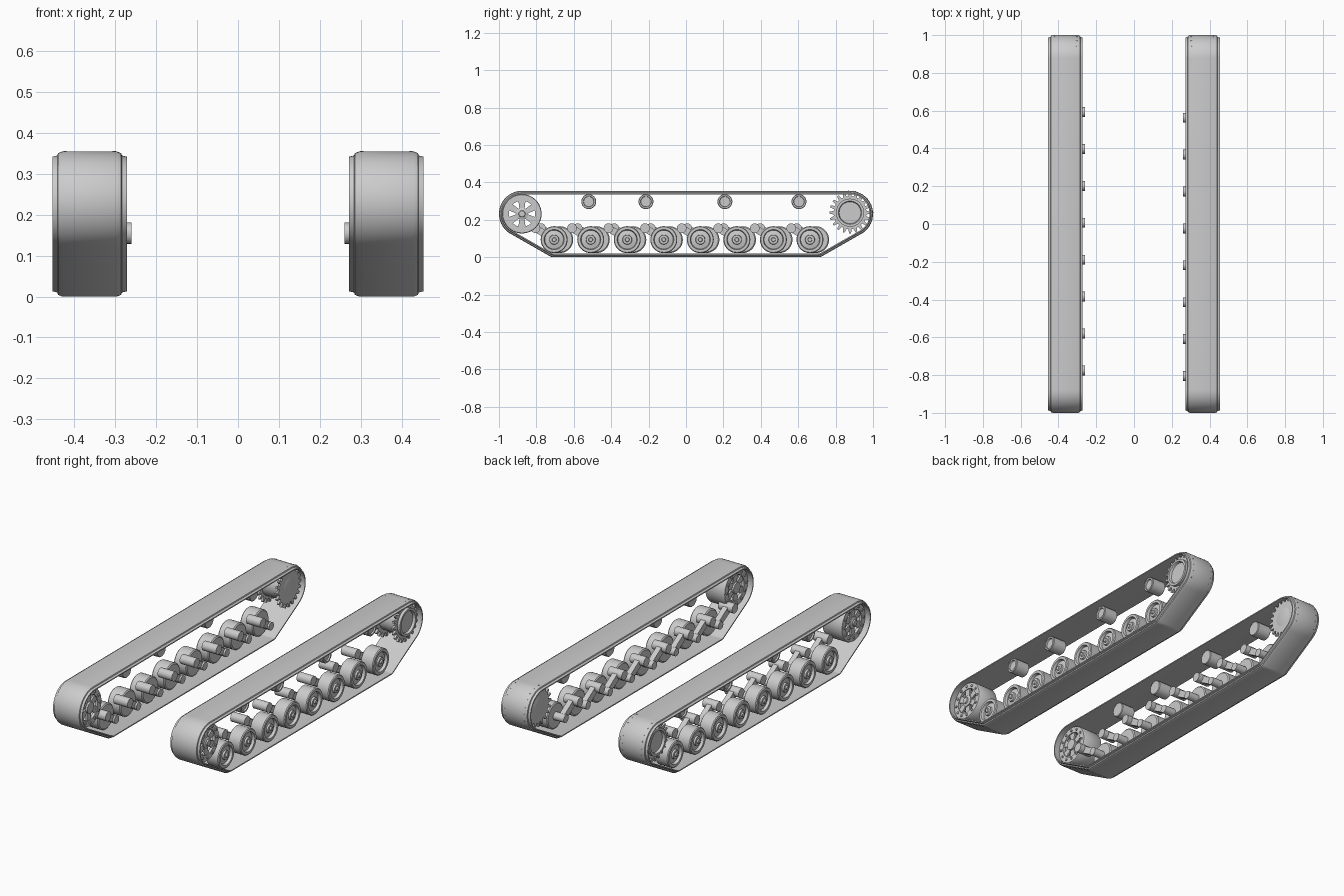
import bpy, bmesh, math
from mathutils import Vector

if "Cube" in bpy.data.objects:
    bpy.data.objects.remove(bpy.data.objects["Cube"])

grey = bpy.data.materials.new("plain_grey")
grey.use_nodes = True
COLOR = (0.6, 0.6, 0.6, 1)
grey.diffuse_color = COLOR
grey.node_tree.nodes["Principled BSDF"].inputs["Base Color"].default_value = COLOR

TRACK_X = 0.363          # middle of each track
END_Y, END_Z, END_R = 0.877, 0.232, 0.123


def finish(bm, name, side):
    """Mirror to the wanted side and turn the mesh into an object."""
    bmesh.ops.remove_doubles(bm, verts=bm.verts, dist=1e-5)
    for v in bm.verts:
        v.co.x = side * (TRACK_X + v.co.x)
    bmesh.ops.recalc_face_normals(bm, faces=bm.faces)
    mesh = bpy.data.meshes.new(name)
    bm.to_mesh(mesh)
    bm.free()
    mesh.materials.append(grey)
    ob = bpy.data.objects.new(name, mesh)
    bpy.context.collection.objects.link(ob)
    bpy.ops.object.select_all(action='DESELECT')
    ob.select_set(True)
    bpy.context.view_layer.objects.active = ob
    bpy.ops.object.shade_smooth_by_angle(angle=math.radians(32))
    return ob


def skin(bm, rings, closed_ring=True):
    """Join a closed series of rings with quads."""
    rows = [[bm.verts.new(p) for p in ring] for ring in rings]
    n = len(rows[0])
    for a, b in zip(rows, rows[1:] + rows[:1]):
        for i in range(n if closed_ring else n - 1):
            j = (i + 1) % n
            bm.faces.new((a[i], a[j], b[j], b[i]))


def lathe(bm, y, z, profile, sides=32, closed=False):
    """Spin (x, radius) points about an axis along x."""
    rings = []
    for k in range(sides):
        a = 2 * math.pi * k / sides
        rings.append([(x, y + r * math.cos(a), z + r * math.sin(a)) for x, r in profile])
    skin(bm, rings, closed)


def rod(bm, y, z, x0, x1, r, sides=20):
    lathe(bm, y, z, [(x0, 0), (x0, r), (x1, r), (x1, 0)], sides)


def prism(bm, outline, x0, x1):
    """Extrude a (y, z) outline along x."""
    a = [bm.verts.new((x0, y, z)) for y, z in outline]
    b = [bm.verts.new((x1, y, z)) for y, z in outline]
    bm.faces.new(a)
    bm.faces.new(b)
    for i in range(len(a)):
        j = (i + 1) % len(a)
        bm.faces.new((a[i], a[j], b[j], b[i]))


def bar(bm, p, q, w0, w1, x0, x1):
    """Tapered flat bar between two (y, z) points."""
    p, q = Vector(p), Vector(q)
    n = (q - p).normalized().orthogonal()
    prism(bm, [p + n * w0, q + n * w1, q - n * w1, p - n * w0], x0, x1)


def track_band(side):
    # path wrapped around four circles, counter-clockwise
    circles = [(-0.708, 0.04, 0.04), (0.708, 0.04, 0.04),
               (END_Y, END_Z, END_R), (-END_Y, END_Z, END_R)]
    normals = []
    for (y1, z1, r1), (y2, z2, r2) in zip(circles, circles[1:] + circles[:1]):
        d = math.hypot(y2 - y1, z2 - z1)
        normals.append(math.atan2(z2 - z1, y2 - y1) - math.acos((r1 - r2) / d))
    half = [(0.066, 0), (0.077, -0.004), (0.079, -0.010), (0.091, -0.013),
            (0.091, -0.019), (0.079, -0.018)]
    section = half + [(-x, o) for x, o in reversed(half)]
    rings = []
    for i, (y, z, r) in enumerate(circles):
        start = normals[i - 1]
        sweep = (normals[i] - start) % (2 * math.pi)
        steps = max(4, round(sweep / 0.12))
        for k in range(steps + 1):
            a = start + sweep * k / steps
            rings.append([(x, y + (r + o) * math.cos(a), z + (r + o) * math.sin(a))
                          for x, o in section])
    bm = bmesh.new()
    skin(bm, rings)
    finish(bm, "track_band", side)

    # studs showing through the band around the rear end
    bm = bmesh.new()
    for k in range(9):
        a = math.radians(-32 + 18 * k)
        n = Vector((0, math.cos(a), math.sin(a)))
        t = Vector((0, -n.z, n.y))
        for x in (-0.06, 0.06):
            c = Vector((x, END_Y, END_Z)) + n * (END_R - 0.004)
            u = Vector((1, 0, 0))
            ring = [c + (u * math.cos(b) + t * math.sin(b)) * 0.004
                    for b in (math.pi * m / 3 for m in range(6))]
            low = [bm.verts.new(p) for p in ring]
            top = [bm.verts.new(p + n * 0.0055) for p in ring]
            bm.faces.new(top)
            bm.faces.new(low)
            for m in range(6):
                bm.faces.new((low[m], low[m - 1], top[m - 1], top[m]))
    finish(bm, "band_studs", side)


def road_wheel(side, y):
    z = 0.094
    bm = bmesh.new()
    lathe(bm, y, z, [(-0.02, 0), (-0.02, 0.066), (-0.015, 0.072), (0.055, 0.072),
                     (0.06, 0.068), (0.06, 0.054), (0.045, 0.05), (0.05, 0.026),
                     (0.06, 0.024), (0.06, 0.012), (0.068, 0.01), (0.068, 0)], 36)
    finish(bm, "road_wheel", side)

    # swing arm with its axle and pivot tube
    bm = bmesh.new()
    pivot = (y - 0.1, 0.155)
    rod(bm, y, z, -0.085, -0.01, 0.022)
    rod(bm, *pivot, -0.103, -0.015, 0.026)
    bar(bm, pivot, (y, z), 0.02, 0.017, -0.075, -0.045)
    finish(bm, "swing_arm", side)


def return_roller(side, y):
    bm = bmesh.new()
    lathe(bm, y, 0.297, [(-0.04, 0), (-0.04, 0.037), (-0.037, 0.04), (0.042, 0.04),
                         (0.045, 0.037), (0.045, 0.029), (0.037, 0.027), (0.037, 0)], 24)
    finish(bm, "return_roller", side)


def idler(side):
    y, z = -END_Y, END_Z
    bm = bmesh.new()
    # hollow rim and hub
    lathe(bm, y, z, [(-0.06, 0.07), (-0.06, 0.102), (-0.055, 0.105), (0.055, 0.105),
                     (0.06, 0.102), (0.06, 0.07), (0.045, 0.07), (0.045, 0.092),
                     (-0.045, 0.092), (-0.045, 0.07)], 40, True)
    lathe(bm, y, z, [(-0.065, 0), (-0.065, 0.03), (0.06, 0.032), (0.065, 0.018),
                     (0.072, 0.016), (0.072, 0)], 24)
    # spokes and rim bolts on both faces
    for k in range(6):
        a = math.pi * (k + 0.5) / 3
        c, s = math.cos(a), math.sin(a)
        for x in (-0.055, 0.045):
            bar(bm, (y + 0.02 * c, z + 0.02 * s), (y + 0.078 * c, z + 0.078 * s),
                0.013, 0.02, x, x + 0.01)
    for k in range(12):
        a = math.pi * k / 6
        rod(bm, y + 0.085 * math.cos(a), z + 0.085 * math.sin(a), -0.065, 0.065, 0.007, 8)
    finish(bm, "idler_wheel", side)


def sprocket(side):
    y, z = END_Y, END_Z + 0.006
    teeth = 20
    outline = []
    for k in range(teeth):
        for step, r in ((-0.34, 0.088), (-0.14, 0.111), (0.14, 0.111), (0.34, 0.088)):
            a = 2 * math.pi * (k + step) / teeth
            outline.append((y + r * math.cos(a), z + r * math.sin(a)))
    bm = bmesh.new()
    for x in (-0.066, 0.05):
        prism(bm, outline, x, x + 0.012)
    # drum with a raised, dished outer ring
    lathe(bm, y, z, [(-0.07, 0), (-0.07, 0.04), (-0.06, 0.07), (0.06, 0.075),
                     (0.078, 0.075), (0.078, 0.062), (0.064, 0.058), (0.064, 0)], 36)
    finish(bm, "drive_sprocket", side)


for side, shift in ((1, 0), (-1, 0.03)):
    track_band(side)
    idler(side)
    sprocket(side)
    for i in range(8):
        road_wheel(side, -0.705 + 0.1954 * i + shift)
    for y in (-0.52, -0.214, 0.208, 0.604):
        return_roller(side, y)
